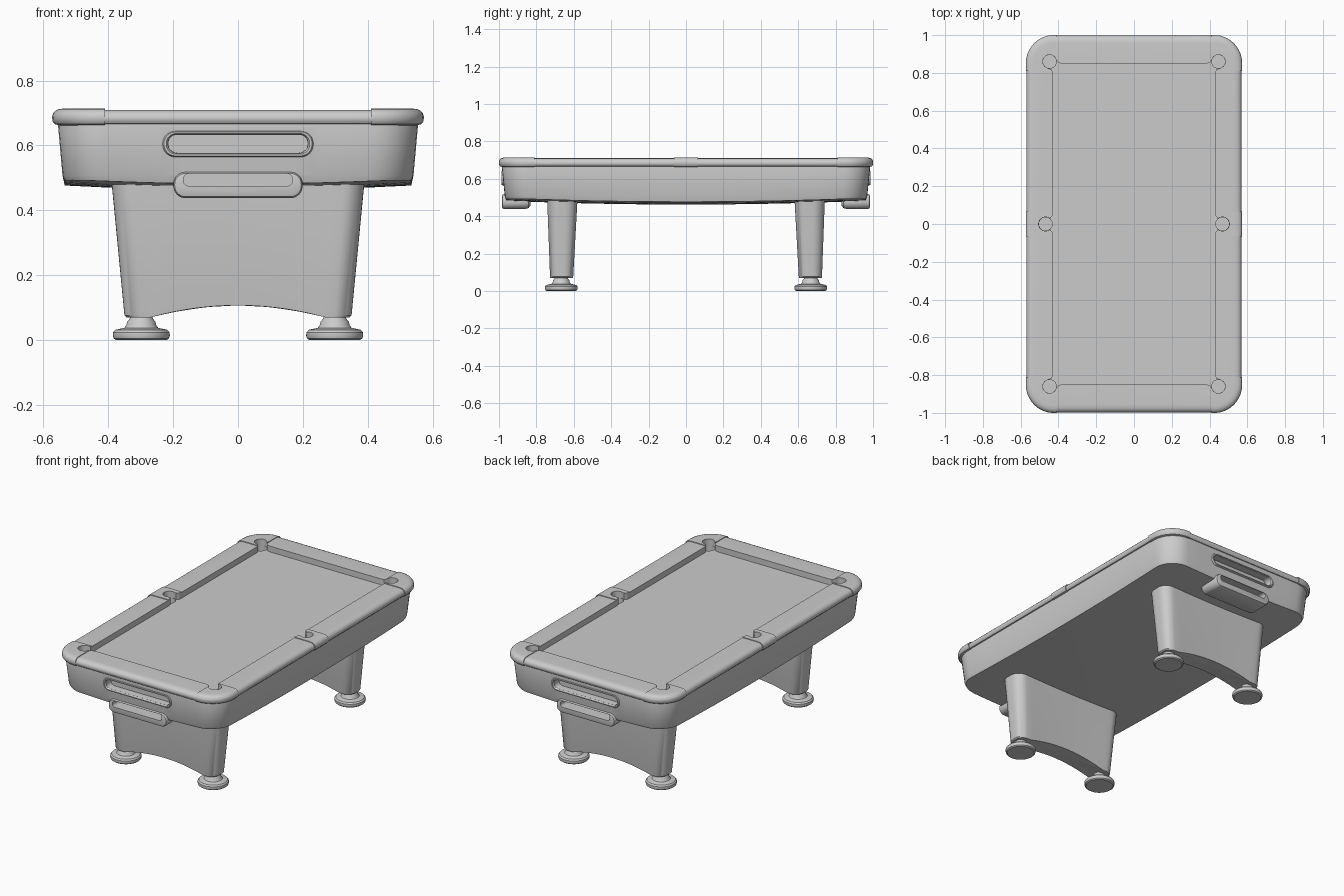
import bpy, bmesh
from math import sin, cos, radians, pi

if "Cube" in bpy.data.objects:
    bpy.data.objects.remove(bpy.data.objects["Cube"])


def rrect(hx, hy, r, n=8, m=10):
    """2D rounded rectangle outline with subdivided straight edges."""
    corners = [(hx - r, hy - r, 0), (r - hx, hy - r, 90),
               (r - hx, r - hy, 180), (hx - r, r - hy, 270)]
    arcs = [[(cx + r * cos(radians(a + 90 * i / n)), cy + r * sin(radians(a + 90 * i / n)))
             for i in range(n + 1)] for cx, cy, a in corners]
    pts = []
    for k in range(4):
        pts += arcs[k]
        p, q = arcs[k][-1], arcs[(k + 1) % 4][0]
        pts += [(p[0] + (q[0] - p[0]) * t / m, p[1] + (q[1] - p[1]) * t / m) for t in range(1, m)]
    return pts


def arc(cx, cy, r, a0, a1, n):
    return [(cx + r * cos(radians(a0 + (a1 - a0) * i / n)),
             cy + r * sin(radians(a0 + (a1 - a0) * i / n))) for i in range(n + 1)]


def flat(pts, z):
    return [(x, y, z) for x, y in pts]


def upright(pts, y, zc):
    return [(x, y, zc + v) for x, v in pts]


def loft(name, rings, closed=False):
    """Skin a stack of rings; caps the ends unless the stack is a closed loop."""
    bm = bmesh.new()
    vr = [[bm.verts.new(p) for p in ring] for ring in rings]
    n = len(vr[0])
    pairs = list(zip(vr, vr[1:])) + ([(vr[-1], vr[0])] if closed else [])
    for a, b in pairs:
        for i in range(n):
            j = (i + 1) % n
            bm.faces.new((a[i], a[j], b[j], b[i]))
    if not closed:
        bm.faces.new(vr[0])
        bm.faces.new(vr[-1])
    bmesh.ops.recalc_face_normals(bm, faces=bm.faces)
    me = bpy.data.meshes.new(name)
    bm.to_mesh(me)
    bm.free()
    ob = bpy.data.objects.new(name, me)
    bpy.context.collection.objects.link(ob)
    return ob


def boolean(ob, tool, op='DIFFERENCE'):
    mod = ob.modifiers.new("cut", 'BOOLEAN')
    mod.operation, mod.solver, mod.object = op, 'EXACT', tool
    bpy.context.view_layer.objects.active = ob
    bpy.ops.object.modifier_apply(modifier=mod.name)


cutters = []


def cutter(rings):
    ob = loft("cutter", rings)
    ob.hide_render = True
    cutters.append(ob)
    return ob


# Cabinet with slightly bellied underside
def belly(x, y):
    return 0.497 - 0.02 * (1 - (y / 0.97) ** 2) - 0.015 * (1 - (x / 0.54) ** 2)


base = rrect(0.534, 0.962, 0.13)
rings = [[(x * s, y * s, belly(x * s, y * s)) for x, y in base]
         for s in (0.02, 0.25, 0.5, 0.75, 1)]
rings += [flat(rrect(0.541, 0.969, 0.135), 0.508), flat(rrect(0.555, 0.985, 0.14), 0.665),
          flat(rrect(0.553, 0.983, 0.14), 0.674)]
cabinet = loft("cabinet", rings)


# Top rail frame
def rail_solid(name, grow):
    prof = [(0.025, 0.662), (0.008, 0.667), (0.001, 0.676), (0, 0.685), (0.003, 0.695),
            (0.01, 0.703), (0.022, 0.7085), (0.04, 0.71)]
    return loft(name, [flat(rrect(0.569 + grow - d, 0.997 + grow - d, 0.15 - d),
                            z + (grow if z > 0.68 else -grow * 0.3)) for d, z in prof])


rail = rail_solid("rail_frame", 0)

# Play-area outline with pocket jaws, mirrored from one quadrant
quad = arc(0.468, 0, 0.037, 0, 130, 8) + [(0.433, 0.042), (0.43, 0.056), (0.43, 0.8), (0.435, 0.818)]
quad += arc(0.447, 0.86, 0.036, -75, 165, 16) + [(0.4, 0.854), (0.382, 0.849)]
half = quad + [(-x, y) for x, y in reversed(quad)]
outline = half + [(x, -y) for x, y in reversed(half[1:-1])]
play = cutter([flat(outline, 0.6), flat(outline, 0.8)])
boolean(rail, play)

# Raised pocket castings at the corners and side pockets
spots = [(sx * 0.51, sy * 0.91, 0.1, 0.1) for sx in (-1, 1) for sy in (-1, 1)]
spots += [(sx * 0.51, 0, 0.1, 0.065) for sx in (-1, 1)]
for cx, cy, hx, hy in spots:
    casting = rail_solid("pocket_casting", 0.004)
    box = [(cx - hx, cy - hy), (cx + hx, cy - hy), (cx + hx, cy + hy), (cx - hx, cy + hy)]
    boolean(casting, cutter([flat(box, 0.6), flat(box, 0.8)]), 'INTERSECT')
    boolean(casting, play)

# Pocket holes in the bed
for cx, cy in [(sx * x, y) for sx in (-1, 1) for x, y in ((0.447, 0.86), (0.468, 0), (0.447, -0.86))]:
    hole = arc(cx, cy, 0.0355, 0, 360, 32)[:-1]
    boolean(cabinet, cutter([flat(hole, 0.61), flat(hole, 0.75)]))

for s in (-1, 1):
    # End slot and its bezel
    slot = rrect(0.215, 0.028, 0.026)
    boolean(cabinet, cutter([upright(slot, s * 0.93, 0.605), upright(slot, s * 1.05, 0.605)]))
    loft("slot_bezel", [upright(rrect(a, b, b - 0.002), s * y, 0.605) for a, b, y in
                        ((0.233, 0.041, 0.965), (0.232, 0.040, 0.981), (0.228, 0.037, 0.986),
                         (0.221, 0.032, 0.986), (0.216, 0.0285, 0.98), (0.2145, 0.0275, 0.945))],
         closed=True)

    # Ball tray under each end
    tray = loft("ball_tray", [upright(rrect(0.199 - d, 0.04 - d, 0.037 - d), s * y, 0.478)
                              for d, y in ((0.012, 0.984), (0.004, 0.981), (0, 0.973), (0, 0.86),
                                           (0.005, 0.842), (0.018, 0.832))])
    mouth = rrect(0.168, 0.019, 0.017)
    tool = cutter([upright(mouth, s * 0.86, 0.494), upright(mouth, s * 1.05, 0.494)])
    boolean(cabinet, tool)
    boolean(tray, tool)

    # Pedestal leg panel with arched lower edge
    def arch(x):
        return 0.07 + 0.037 * max(0, 1 - (x / 0.27) ** 2)

    foot_ring = rrect(0.35, 0.062, 0.05, 8, 24)
    rings = [[(x * k, s * 0.665 + y * k, arch(x * k)) for x, y in foot_ring]
             for k in (0.02, 0.3, 0.6, 0.85, 0.98)]
    rings.append([(x, s * 0.665 + y, arch(x) + 0.006) for x, y in foot_ring])
    rings.append([(x, s * 0.661 + y, 0.51) for x, y in rrect(0.392, 0.082, 0.065, 8, 24)])
    loft("leg_panel", rings)

    # Levelling feet
    for sx in (-1, 1):
        prof = [(0.078, 0), (0.085, 0.005), (0.088, 0.014), (0.087, 0.024), (0.08, 0.032),
                (0.052, 0.038), (0.046, 0.046), (0.044, 0.056), (0.036, 0.066), (0.03, 0.085)]
        loft("levelling_foot", [flat(arc(sx * 0.298, s * 0.667, r, 0, 360, 40)[:-1], z)
                                for r, z in prof])

for ob in cutters:
    bpy.data.objects.remove(ob, do_unlink=True)

# Smooth shading with crisp edges
bpy.ops.object.select_all(action='SELECT')
bpy.context.view_layer.objects.active = cabinet
bpy.ops.object.shade_smooth_by_angle(angle=radians(35))
